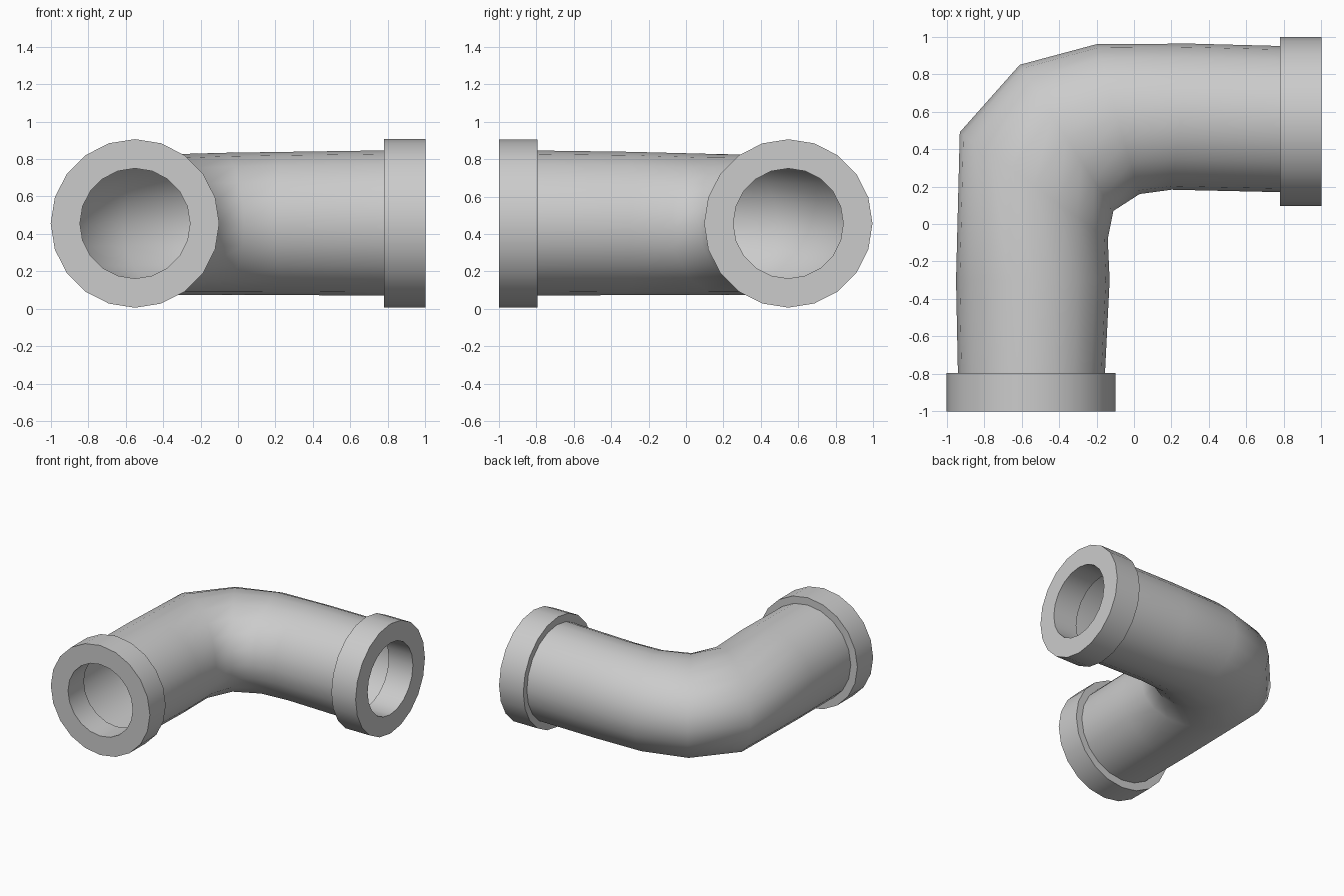
import bpy, bmesh, math
from mathutils import Vector

if "Cube" in bpy.data.objects:
    bpy.data.objects.remove(bpy.data.objects["Cube"])

SIDES = 20


def ring(bm, a, b, zc, rz):
    """Elliptical ring whose horizontal diameter runs from a to b (x, y)."""
    a, b = Vector((*a, zc)), Vector((*b, zc))
    mid, half = (a + b) / 2, (b - a) / 2
    return [bm.verts.new(mid + half * math.cos(t) + Vector((0, 0, rz * math.sin(t))))
            for t in (2 * math.pi * i / SIDES for i in range(SIDES))]


def bridge(bm, r1, r2):
    for i in range(SIDES):
        j = (i + 1) % SIDES
        bm.faces.new((r1[i], r1[j], r2[j], r2[i]))


def finish(bm, name, flip=False):
    bmesh.ops.recalc_face_normals(bm, faces=bm.faces)
    mesh = bpy.data.meshes.new(name)
    bm.to_mesh(mesh)
    bm.free()
    obj = bpy.data.objects.new(name, mesh)
    bpy.context.collection.objects.link(obj)
    bpy.ops.object.select_all(action='DESELECT')
    obj.select_set(True)
    bpy.context.view_layer.objects.active = obj
    bpy.ops.object.shade_smooth_by_angle(angle=math.radians(50))
    return obj


# Bent pipe: outer-bend point, inner-bend point, centre height, vertical radius
stations = [
    ((-0.94, -0.80), (-0.155, -0.80), 0.458, 0.388),
    ((-0.95, -0.30), (-0.13, -0.30), 0.456, 0.383),
    ((-0.93, 0.49), (-0.14, -0.08), 0.450, 0.376),
    ((-0.61, 0.85), (-0.11, 0.07), 0.450, 0.375),
    ((-0.20, 0.96), (0.03, 0.16), 0.454, 0.379),
    ((0.30, 0.963), (0.20, 0.183), 0.456, 0.382),
    ((0.79, 0.95), (0.78, 0.17), 0.458, 0.388),
]
bm = bmesh.new()
rings = [ring(bm, *s) for s in stations]
for r1, r2 in zip(rings, rings[1:]):
    bridge(bm, r1, r2)
finish(bm, "elbow_pipe")


# End collars: thick rings with a straight bore
def collar(name, p, q):
    """p, q: centre of outer and inner end faces (x, y)."""
    bm = bmesh.new()
    d = (Vector(q) - Vector(p)).normalized()
    side = Vector((-d.y, d.x))
    loops = []
    for c, r in ((p, 0.45), (q, 0.45), (q, 0.294), (p, 0.294)):
        c = Vector(c)
        loops.append(ring(bm, c - side * r, c + side * r, 0.456, r))
    for k in range(4):
        bridge(bm, loops[k], loops[(k + 1) % 4])
    finish(bm, name)


collar("front_collar", (-0.55, -1.0), (-0.55, -0.795))
collar("right_collar", (1.0, 0.547), (0.78, 0.547))
